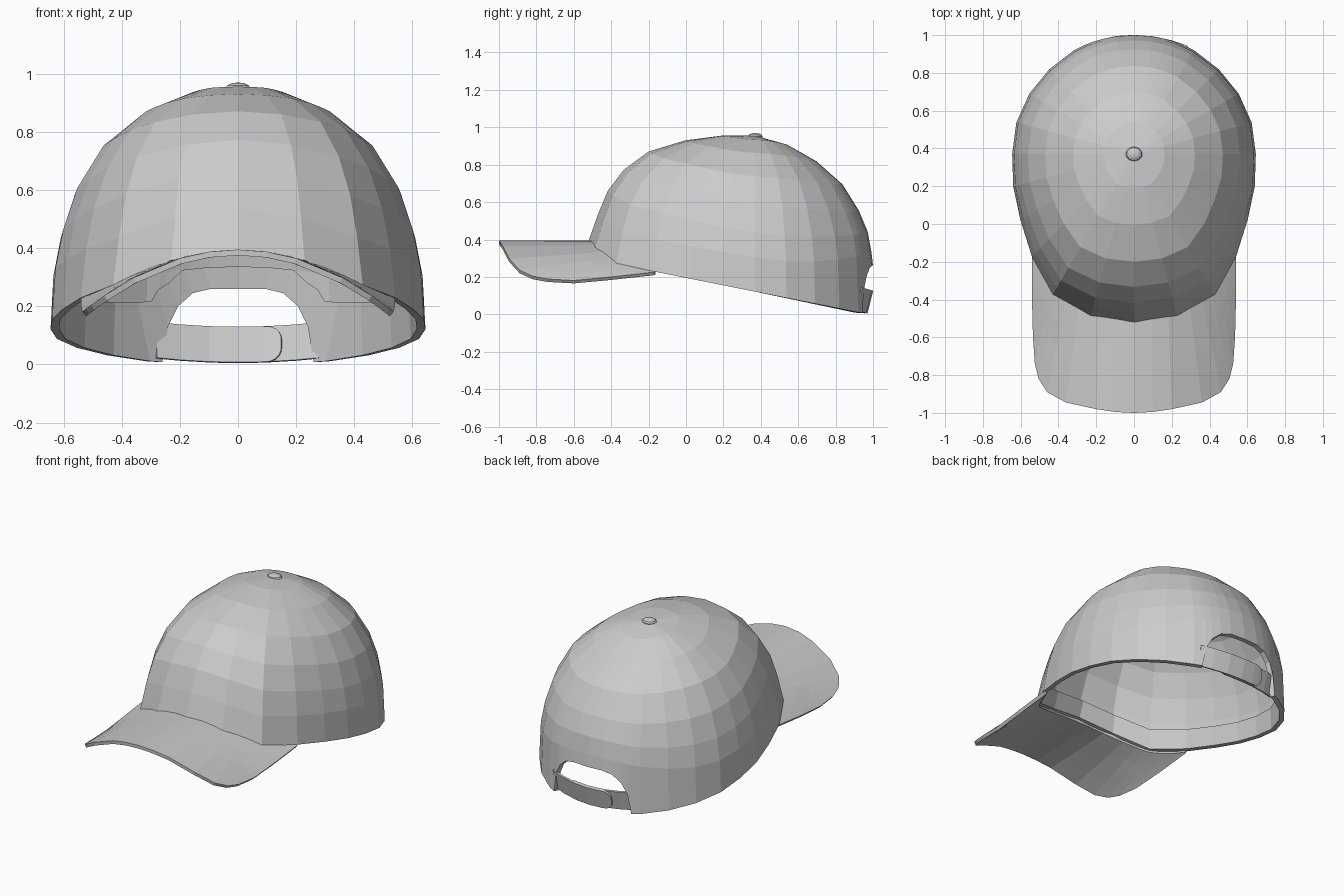
import bpy, bmesh
from math import sin, cos, radians

if "Cube" in bpy.data.objects:
    bpy.data.objects.remove(bpy.data.objects["Cube"])

CY, TOP = 0.37, 0.95           # crown axis and height


def interp(x, xs, ys):
    for k in range(len(xs) - 1):
        if x <= xs[k + 1]:
            f = (x - xs[k]) / (xs[k + 1] - xs[k])
            return ys[k] + f * (ys[k + 1] - ys[k])
    return ys[-1]


def lerp(p, q, k):
    return tuple(a + (b - a) * k for a, b in zip(p, q))


def grid_object(name, columns, mirror=True, thickness=0, offset=-1):
    """Skin a list of point columns into a quad sheet."""
    bm = bmesh.new()
    vs = [[bm.verts.new(p) for p in col] for col in columns]
    for c, d in zip(vs, vs[1:]):
        for j in range(len(c) - 1):
            bm.faces.new((c[j], d[j], d[j + 1], c[j + 1]))
    bmesh.ops.remove_doubles(bm, verts=bm.verts, dist=0.0005)
    me = bpy.data.meshes.new(name)
    bm.to_mesh(me)
    bm.free()
    ob = bpy.data.objects.new(name, me)
    bpy.context.collection.objects.link(ob)
    if mirror:
        m = ob.modifiers.new("Mirror", 'MIRROR')
        m.use_clip = True
    if thickness:
        s = ob.modifiers.new("Solidify", 'SOLIDIFY')
        s.thickness, s.offset = thickness, offset
    return ob


# Plan outline of the crown: radius every 15 degrees from front to back
PLAN = [.89, .885, .858, .765, .695, .662, .645, .645, .64, .635, .635, .632, .63]


def outline(a, scale=1, inset=0):
    r = interp(a, [15 * k for k in range(13)], PLAN) * scale - inset
    return r * sin(radians(a)), CY - r * cos(radians(a))


def brim_z(x, y):
    u = (x / 0.53) ** 2
    return 0.395 - 0.21 * u + 0.05 * u * min(1, max(0, (y + 0.6) / 0.45))


def base_z(a):
    x, y = outline(a)
    return brim_z(x, y) if a < 45 else max(0.008, 0.195 - 0.2 * y)


# Rear opening: the rim rises into an arch
HOLE_A = [154.5, 156.5, 160, 165, 171, 180]
HOLE_Z = [0.008, 0.13, 0.20, 0.245, 0.26, 0.26]


def rim_z(a):
    return interp(a, HOLE_A, HOLE_Z) if a > HOLE_A[0] else base_z(a)


# Vertical profiles (radius factor, height factor) for front, side and back
FRONT = [(1, 0), (.945, .25), (.885, .48), (.79, .68), (.64, .857), (.42, .964), (.2, 1.01)]
SIDE = [(1, 0), (.985, .22), (.945, .38), (.87, .56), (.73, .744), (.5, .895), (.25, .98)]
BACK = [(1, 0), (.985, .35), (.955, .46), (.88, .58), (.74, .73), (.52, .86), (.27, .955)]


def crown_point(a, row, inset=0):
    c = cos(radians(a))
    f, h = lerp(SIDE[row], (FRONT if c > 0 else BACK)[row], c * c)
    z = rim_z(a) if row == 0 else base_z(a) + h * (TOP - base_z(a))
    return (*outline(a, f, inset), z)


def crown_column(a):
    # folded inner band, then rim, then outer rows to the apex
    wide = 180 - (180 - a) * 1.25 if a > 150 else min(a, 142.5)
    low = crown_point(a, 0, 0.03)
    band = lerp(low, crown_point(wide, 1, 0.03), 1 if a > 164 else 0.7)
    return [band, low] + [crown_point(a, r) for r in range(7)] + [(0, CY, TOP + 0.005)]


angles = [15 * k for k in range(11)] + HOLE_A
grid_object("crown", [crown_column(a) for a in angles])

# Curved brim, ruled between the crown front and its outer outline
EDGE = [(0, -1), (.1, -.995), (.2, -.98), (.36, -.945), (.46, -.89), (.505, -.82),
        (.525, -.74), (.535, -.6), (.54, -.4), outline(45)]
ROOT = [0, 6, 12, 20, 25, 29, 32, 36, 41, 45]
brim = []
for edge, a in zip(EDGE, ROOT):
    pts = [lerp(edge, outline(a, 1, 0.01), k / 4) for k in range(5)]
    brim.append([(x, y, brim_z(x, y)) for x, y in pts])
grid_object("brim", brim, thickness=0.02)


# Two overlapping strap halves with rounded tips
def strap(name, side, dy):
    cols = []
    for x in [-.28, -.2, -.1, 0, .08, .11, .13, .142, .148, .15]:
        t = max(0, (x - 0.10) / 0.05)
        hh = 0.015 + 0.046 * (1 - t * t) ** 0.5
        mid = 0.067 + 0.2 * x * x
        y = 0.98 - 0.72 * x * x + dy
        cols.append([(x * side, y + 0.25 * v * hh, mid + v * hh) for v in (-1, 1)])
    grid_object(name, cols, mirror=False, thickness=0.012, offset=0)


strap("strap_inner", 1, -0.013)
strap("strap_outer", -1, 0.0)

# Top button
bpy.ops.mesh.primitive_uv_sphere_add(segments=10, ring_count=6, radius=1, location=(0, CY, 0.95))
button = bpy.context.object
button.name = "top_button"
button.scale = (0.045, 0.04, 0.02)
